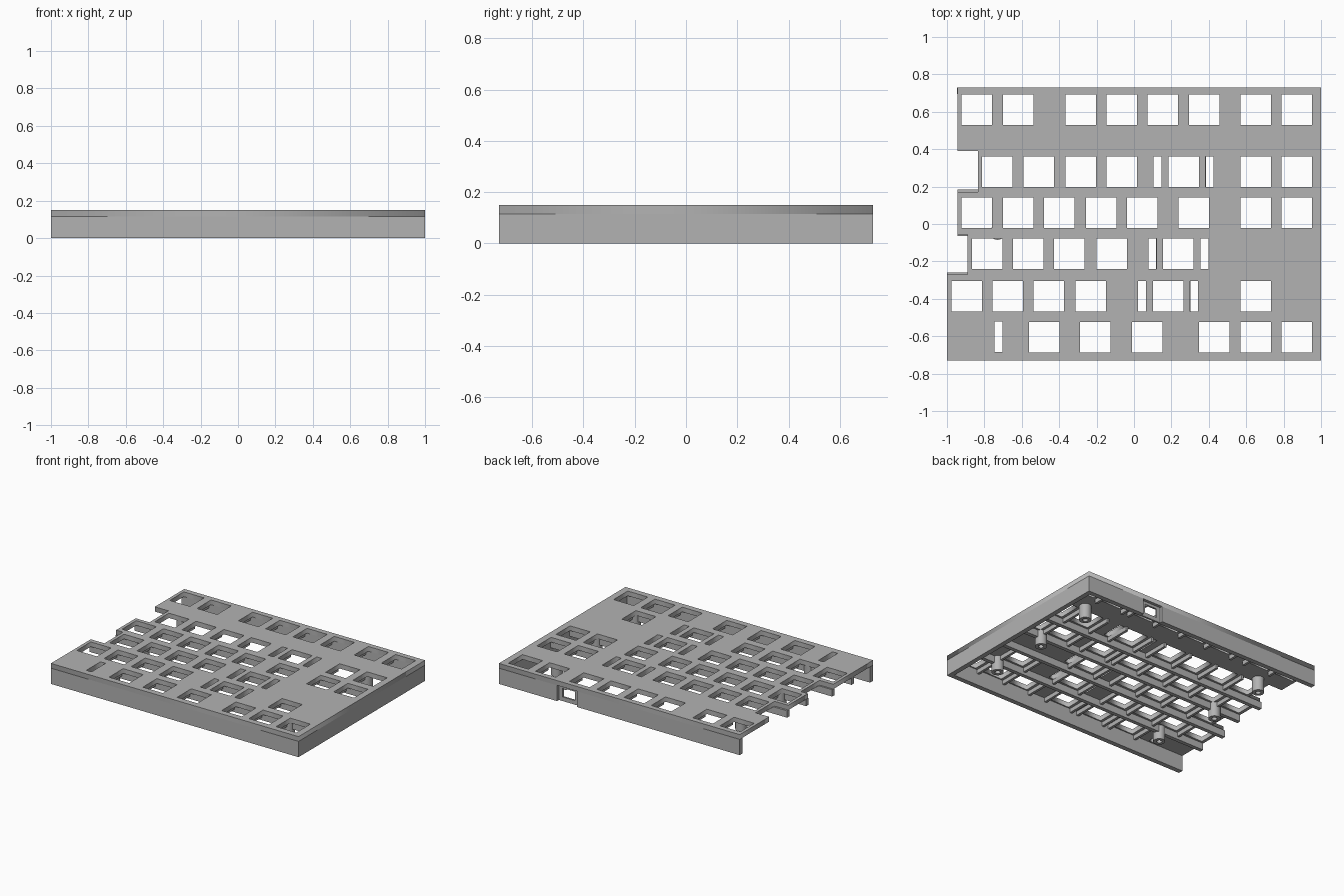
import bpy, bmesh
from mathutils import Matrix, Vector

cube = bpy.data.objects.get("Cube")
if cube:
    bpy.data.objects.remove(cube, do_unlink=True)

grey = bpy.data.materials.new("case_grey")
grey.use_nodes = True
colour = (0.45, 0.45, 0.45, 1)
grey.diffuse_color = colour
grey.node_tree.nodes["Principled BSDF"].inputs["Base Color"].default_value = colour

TOP, PLATE_Z = 0.15, 0.115
HALF_Y, WALL = 0.73, 0.035
KEY, KEY_H, STAB_W, STAB_DX = 0.163, 0.163, 0.042, 0.139
RIGHT_COLS = [0.65, 0.87]

# Each row: centre height, key centres, centres of keys with paired stabiliser slots
rows = [
    (0.61, [-0.84, -0.62, -0.285, -0.065, 0.155, 0.375] + RIGHT_COLS, []),
    (0.28, [-0.73, -0.51, -0.285, -0.065, 0.265] + RIGHT_COLS, [0.265]),
    (0.06, [-0.84, -0.62, -0.40, -0.175, 0.045, 0.32] + RIGHT_COLS, []),
    (-0.16, [-0.785, -0.565, -0.345, -0.12, 0.237], [0.237]),
    (-0.385, [-0.895, -0.675, -0.455, -0.23, 0.182, 0.65], [0.182]),
    (-0.605, [-0.48, -0.207, 0.07, 0.43] + RIGHT_COLS, []),
]


def finish(name, mesh):
    obj = bpy.data.objects.new(name, mesh)
    bpy.context.collection.objects.link(obj)
    mesh.materials.clear()
    mesh.materials.append(grey)
    return obj


def boxes(name, spans):
    """One object from boxes given as (x0, x1, y0, y1, z0, z1)."""
    bm = bmesh.new()
    for x0, x1, y0, y1, z0, z1 in spans:
        place = Matrix.Translation(((x0 + x1) / 2, (y0 + y1) / 2, (z0 + z1) / 2))
        size = Matrix.Diagonal((x1 - x0, y1 - y0, z1 - z0, 1))
        bmesh.ops.create_cube(bm, size=1, matrix=place @ size)
    mesh = bpy.data.meshes.new(name)
    bm.to_mesh(mesh)
    bm.free()
    return finish(name, mesh)


def pierced_slab(name, loops, z0, z1):
    """Slab from closed outlines; inner outlines become holes."""
    curve = bpy.data.curves.new(name + "_profile", "CURVE")
    curve.dimensions = "2D"
    curve.fill_mode = "BOTH"
    curve.extrude = (z1 - z0) / 2
    for loop in loops:
        spline = curve.splines.new("POLY")
        spline.points.add(len(loop) - 1)
        for point, (x, y) in zip(spline.points, loop):
            point.co = (x, y, 0, 1)
        spline.use_cyclic_u = True
    helper = bpy.data.objects.new(name + "_helper", curve)
    bpy.context.collection.objects.link(helper)
    bpy.context.view_layer.update()
    graph = bpy.context.evaluated_depsgraph_get()
    mesh = bpy.data.meshes.new_from_object(helper.evaluated_get(graph))
    bpy.data.objects.remove(helper, do_unlink=True)
    mesh.transform(Matrix.Translation(Vector((0, 0, (z0 + z1) / 2))))
    return finish(name, mesh)


def rect(cx, cy, w, h):
    return [(cx - w / 2, cy - h / 2), (cx + w / 2, cy - h / 2),
            (cx + w / 2, cy + h / 2), (cx - w / 2, cy + h / 2)]


# Top plate with a stepped left edge, key holes and stabiliser slots
outline = [(-1, -HALF_Y), (1, -HALF_Y), (1, HALF_Y), (-0.945, HALF_Y),
           (-0.945, 0.39), (-0.835, 0.39), (-0.835, 0.17), (-0.945, 0.17),
           (-0.945, -0.055), (-0.89, -0.055), (-0.89, -0.27), (-1, -0.27)]
holes = [rect(-0.725, -0.603, STAB_W, KEY_H)]
for cy, keys, stabs in rows:
    holes += [rect(x, cy, KEY, KEY_H) for x in keys]
    holes += [rect(x + s * STAB_DX, cy, STAB_W, KEY_H) for x in stabs for s in (-1, 1)]
pierced_slab("top_plate", [outline] + holes, PLATE_Z, TOP)

# Outer walls; the left side stays open
boxes("front_wall", [(-1, 1, -HALF_Y, -HALF_Y + WALL, 0, PLATE_Z)])
boxes("right_wall", [(1 - WALL, 1, -HALF_Y + WALL, HALF_Y - WALL, 0, PLATE_Z)])
inner = HALF_Y - WALL
boxes("back_wall", [(-0.945, 0.37, inner, HALF_Y, 0, PLATE_Z),
                    (0.53, 1, inner, HALF_Y, 0, PLATE_Z)])

# Recessed panel around the cable port
panel_y = HALF_Y - 0.022
boxes("port_panel", [(0.37, 0.40, inner, panel_y, 0, PLATE_Z),
                     (0.50, 0.53, inner, panel_y, 0, PLATE_Z),
                     (0.40, 0.50, inner, panel_y, 0, 0.03),
                     (0.40, 0.50, inner, panel_y, 0.095, PLATE_Z)])

# Long ribs between the rows
rib_left = {0.17: -0.945, -0.05: -0.945, -0.272: -1, -0.495: -1}
boxes("long_ribs", [(x, 1 - WALL, y - 0.014, y + 0.014, 0.065, PLATE_Z)
                    for y, x in rib_left.items()])

# Short cross ribs at the key boundaries
cross = []
for cy, keys, stabs in rows:
    edges = []
    for x in keys:
        for e in (x - 0.11, x + 0.11):
            if -0.82 < e < 0.95 and all(abs(e - o) > 0.05 for o in edges):
                edges.append(e)
    cross += [(e - 0.009, e + 0.009, cy - 0.095, cy + 0.095, 0.085, PLATE_Z)
              for e in edges]
boxes("cross_ribs", cross)


# Hollow screw posts under the plate
def screw_post(name, x, y, radius=0.04, bore=0.018, sides=24, low=0.01):
    bm = bmesh.new()
    profile = [(bore, PLATE_Z), (bore, low), (radius, low), (radius, PLATE_Z)]
    verts = [bm.verts.new((r, 0, z)) for r, z in profile]
    lines = [bm.edges.new(pair) for pair in zip(verts, verts[1:])]
    bmesh.ops.spin(bm, geom=verts + lines, axis=(0, 0, 1), cent=(0, 0, 0),
                   angle=6.2831853, steps=sides, use_duplicate=False)
    bmesh.ops.remove_doubles(bm, verts=bm.verts, dist=0.0005)
    bmesh.ops.recalc_face_normals(bm, faces=bm.faces)
    mesh = bpy.data.meshes.new(name)
    bm.to_mesh(mesh)
    bm.free()
    post = finish(name, mesh)
    post.location = (x, y, 0)
    bpy.ops.object.select_all(action="DESELECT")
    post.select_set(True)
    bpy.context.view_layer.objects.active = post
    bpy.ops.object.shade_smooth_by_angle()


posts = [(0.76, 0.405), (0.76, -0.05), (0.76, -0.495),
         (-0.73, 0.405), (-0.73, -0.045), (-0.645, -0.51)]
for i, (x, y) in enumerate(posts):
    screw_post(f"screw_post_{i + 1}", x, y)
